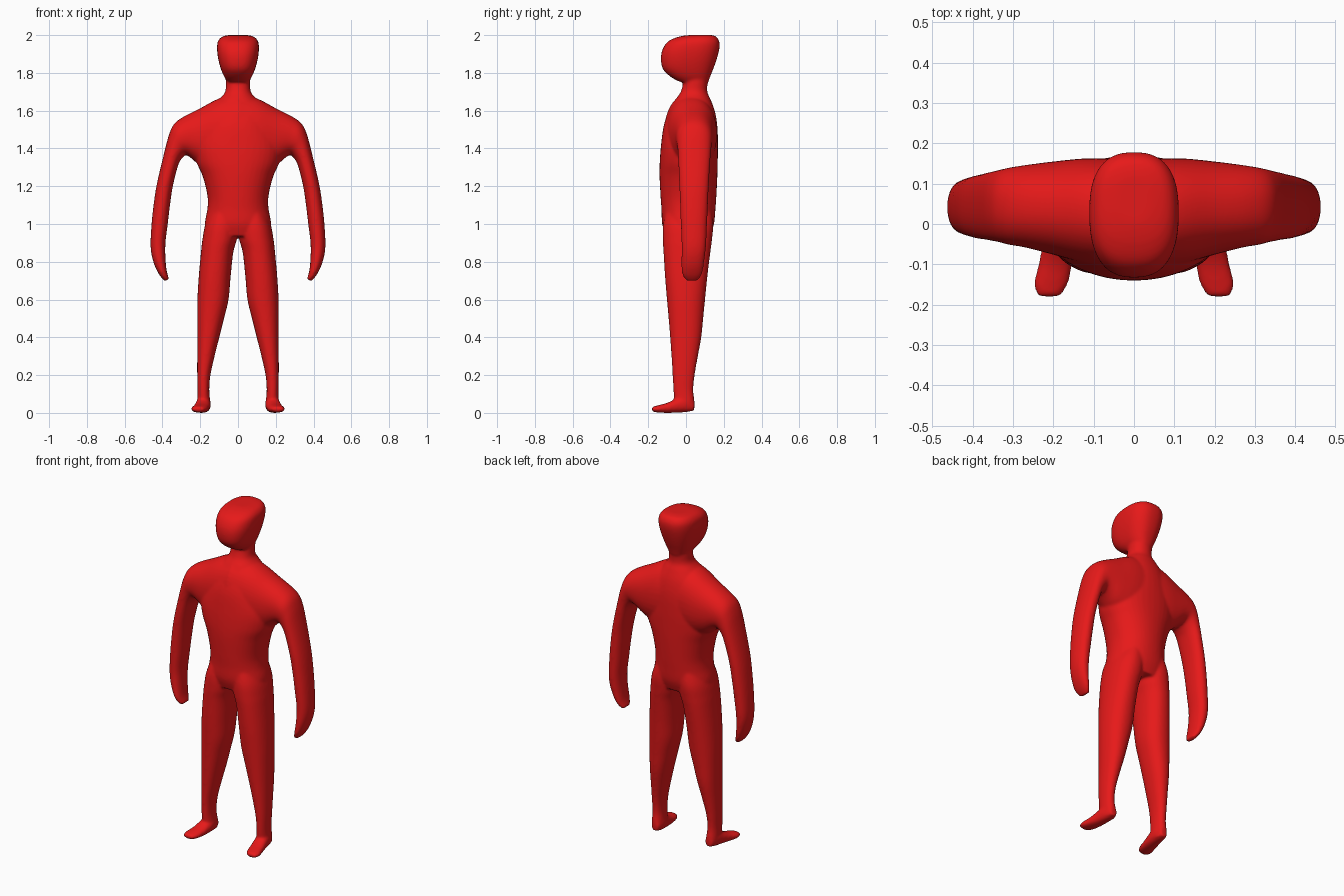
import bpy, bmesh, math
from mathutils import Vector

SIDES, STEPS = 40, 5
bm = bmesh.new()


def spline(rows):
    """Catmull-Rom refinement of the section rows."""
    out = []
    for i in range(len(rows) - 1):
        a, b, c, d = (rows[max(0, min(len(rows) - 1, i + k))] for k in (-1, 0, 1, 2))
        for s in range(STEPS):
            t = s / STEPS
            out.append([q + 0.5 * t * (r - p + t * (2*p - 5*q + 4*r - w + t * (3*(q - r) + w - p)))
                        for p, q, r, w in zip(a, b, c, d)])
    return out + [list(rows[-1])]


def loft(sections, power):
    """Closed skin over sections given as (centre, half axis, half axis)."""
    e = 2 / power
    f = lambda v: math.copysign(abs(v) ** e, v)
    rings = []
    for c, a, b in sections:
        rings.append([bm.verts.new(c + a * f(math.cos(t)) + b * f(math.sin(t)))
                      for t in (2 * math.pi * k / SIDES for k in range(SIDES))])
    faces = [bm.faces.new(rings[0][::-1]), bm.faces.new(rings[-1])]
    for r, s in zip(rings, rings[1:]):
        for k in range(SIDES):
            j = (k + 1) % SIDES
            faces.append(bm.faces.new((r[k], r[j], s[j], s[k])))
    bmesh.ops.recalc_face_normals(bm, faces=faces)


def limb(rows, side, power=2.2):
    """Rows: inner x, z, outer x, z, front y, back y."""
    secs = []
    for xi, zi, xo, zo, y0, y1 in spline(rows):
        p, q = Vector((side * xi, 0, zi)), Vector((side * xo, 0, zo))
        secs.append(((p + q) / 2 + Vector((0, (y0 + y1) / 2, 0)),
                     (q - p) / 2, Vector((0, (y1 - y0) / 2, 0))))
    loft(secs, power)


def depth_part(rows, side, power):
    """Rows: first y, z, second y, z, half width, centre x."""
    secs = []
    for ya, za, yb, zb, w, x in spline(rows):
        p, q = Vector((side * x, ya, za)), Vector((side * x, yb, zb))
        secs.append(((p + q) / 2, (q - p) / 2, Vector((w, 0, 0))))
    loft(secs, power)


# torso and neck: z, half width, front y, back y
torso = [(1.84, .06, 0, .12), (1.76, .064, -.012, .115), (1.70, .068, -.028, .113),
         (1.66, .10, -.055, .13), (1.60, .15, -.09, .152), (1.52, .19, -.118, .166),
         (1.42, .23, -.132, .169), (1.33, .22, -.139, .168), (1.25, .186, -.14, .166),
         (1.15, .162, -.135, .161), (1.08, .162, -.13, .156), (1.0, .176, -.126, .148),
         (.935, .165, -.105, .125)]
limb([(-w, z, w, z, a, b) for z, w, a, b in torso], 1, 2.15)

# head
depth_part([(-.04, 1.755, .118, 1.75, .055, 0), (-.085, 1.782, .13, 1.785, .075, 0),
            (-.122, 1.82, .148, 1.83, .092, 0), (-.133, 1.87, .165, 1.88, .105, 0),
            (-.126, 1.92, .177, 1.93, .111, 0), (-.098, 1.964, .176, 1.967, .107, 0),
            (-.05, 1.988, .157, 1.994, .085, 0), (0, 1.999, .12, 2.002, .045, 0)], 1, 2.5)

arm = [(0, 1.28, 0, 1.69, -.115, .16), (.12, 1.28, .10, 1.665, -.10, .163),
       (.20, 1.31, .20, 1.613, -.076, .155), (.25, 1.35, .29, 1.567, -.058, .146),
       (.275, 1.365, .338, 1.53, -.052, .14), (.295, 1.35, .363, 1.48, -.046, .135),
       (.317, 1.31, .385, 1.40, -.042, .13), (.345, 1.2, .428, 1.22, -.036, .121),
       (.36, 1.1, .447, 1.1, -.031, .116), (.372, 1.0, .459, .98, -.027, .111),
       (.384, .9, .462, .87, -.023, .106), (.384, .82, .445, .79, -.024, .097),
       (.377, .75, .416, .73, -.022, .086), (.364, .708, .388, .697, -.002, .066)]
leg = [(.01, 1.1, .13, 1.1, -.10, .13), (0, 1.0, .172, 1.0, -.121, .144),
       (.006, .92, .188, .92, -.123, .138), (.025, .85, .196, .85, -.119, .129),
       (.039, .72, .208, .72, -.111, .113), (.05, .6, .215, .6, -.101, .101),
       (.074, .5, .216, .5, -.092, .091), (.099, .4, .216, .4, -.084, .081),
       (.124, .3, .216, .3, -.077, .063), (.146, .2, .216, .2, -.071, .046),
       (.152, .12, .214, .12, -.067, .039), (.146, .05, .215, .05, -.06, .046),
       (.15, .012, .208, .012, -.05, .04)]
foot = [(.044, .06, .044, .012, .022, .179), (0, .09, 0, .004, .036, .181),
        (-.05, .076, -.05, .001, .04, .186), (-.10, .053, -.10, 0, .042, .195),
        (-.15, .04, -.15, .002, .042, .206), (-.181, .032, -.181, .008, .027, .211)]
for side in (-1, 1):
    limb(arm, side)
    limb(leg, side)
    depth_part(foot, side, 2.3)

mesh = bpy.data.meshes.new("body")
bm.to_mesh(mesh)
bm.free()
body = bpy.data.objects.new("body", mesh)
bpy.context.collection.objects.link(body)

# fuse the parts into one soft skin
fuse = body.modifiers.new("fuse", 'REMESH')
fuse.mode = 'VOXEL'
fuse.voxel_size = 0.007
fuse.use_smooth_shade = True
soften = body.modifiers.new("soften", 'SMOOTH')
soften.factor = 0.5
soften.iterations = 10

red = bpy.data.materials.new("red")
red.diffuse_color = (0.8, 0.01, 0.01, 1)
mesh.materials.append(red)
